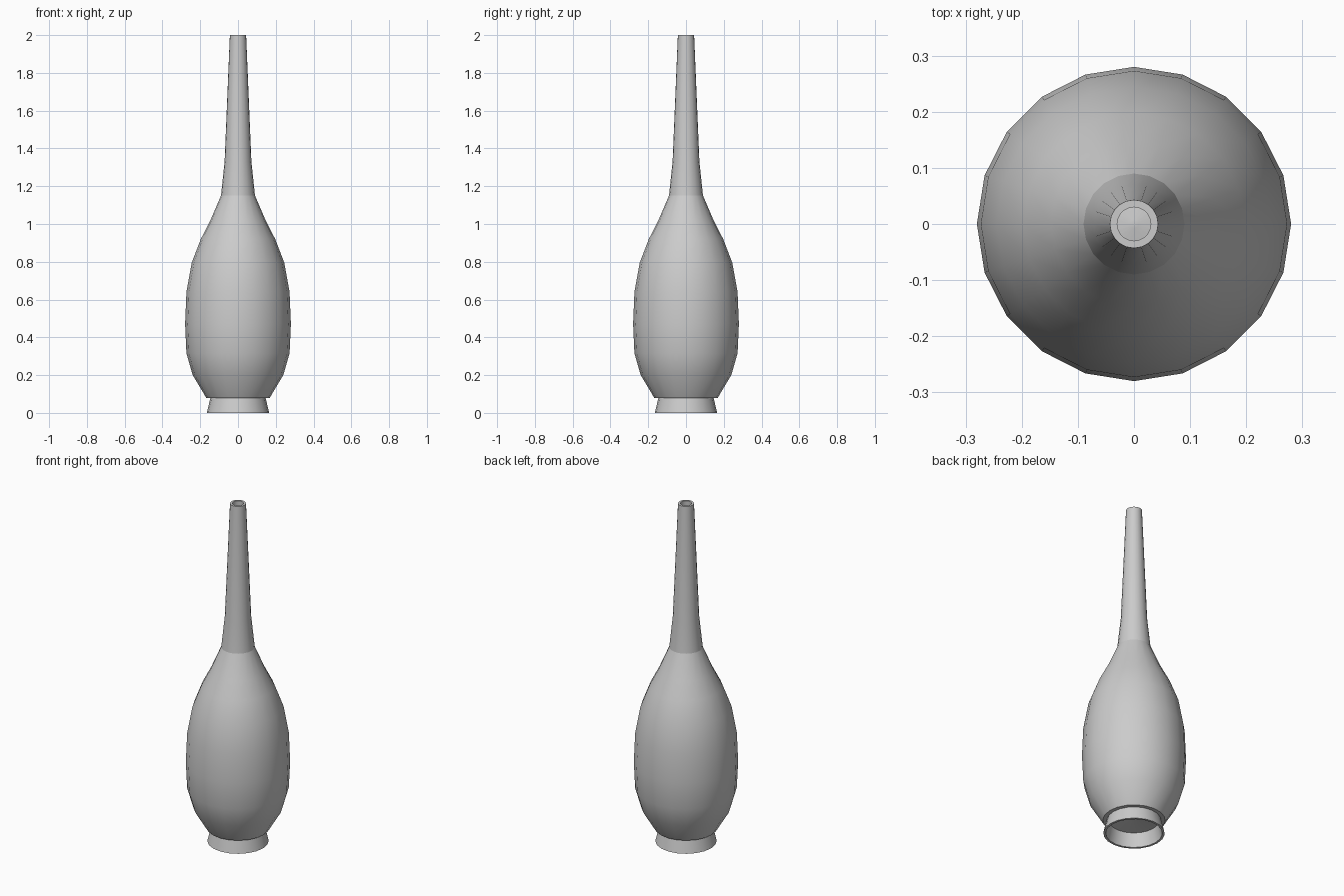
import bpy, bmesh, math

if "Cube" in bpy.data.objects:
    bpy.data.objects.remove(bpy.data.objects["Cube"])

SIDES = 20


def lathe(name, profile, cap_ends=False):
    """Spin an (r, z) profile around z; optionally fill the small end rings."""
    bm = bmesh.new()
    rings = []
    for r, z in profile:
        rings.append([bm.verts.new((r * math.cos(2 * math.pi * i / SIDES),
                                    r * math.sin(2 * math.pi * i / SIDES), z))
                      for i in range(SIDES)])
    for a, b in zip(rings, rings[1:]):
        for i in range(SIDES):
            j = (i + 1) % SIDES
            bm.faces.new((a[i], a[j], b[j], b[i]))
    if cap_ends:
        bm.faces.new(rings[0][::-1])
        bm.faces.new(rings[-1])
    mesh = bpy.data.meshes.new(name)
    bm.to_mesh(mesh)
    bm.free()
    obj = bpy.data.objects.new(name, mesh)
    bpy.context.collection.objects.link(obj)
    bpy.ops.object.select_all(action='DESELECT')
    obj.select_set(True)
    bpy.context.view_layer.objects.active = obj
    bpy.ops.object.shade_smooth_by_angle(angle=math.radians(30))
    return obj


# Body: raised underside, bulging outer wall, inner wall and raised floor
lathe("vase_body", [
    (0.008, 0.11), (0.14, 0.08), (0.168, 0.08),
    (0.24, 0.2), (0.273, 0.315), (0.28, 0.47), (0.273, 0.64),
    (0.245, 0.795), (0.197, 0.92), (0.148, 1.015), (0.09, 1.15),
    (0.075, 1.15), (0.133, 1.01), (0.182, 0.913), (0.23, 0.79),
    (0.258, 0.637), (0.265, 0.47), (0.258, 0.318), (0.226, 0.207),
    (0.16, 0.1), (0.008, 0.14)], cap_ends=True)

# Neck: tapering tube with an open rim
lathe("vase_neck", [
    (0.09, 1.15), (0.071, 1.33), (0.043, 2.0),
    (0.03, 2.0), (0.057, 1.33), (0.075, 1.15)])

# Foot: flared hollow ring
lathe("foot_ring", [
    (0.135, 0.08), (0.152, 0.0), (0.165, 0.0), (0.146, 0.08)])
